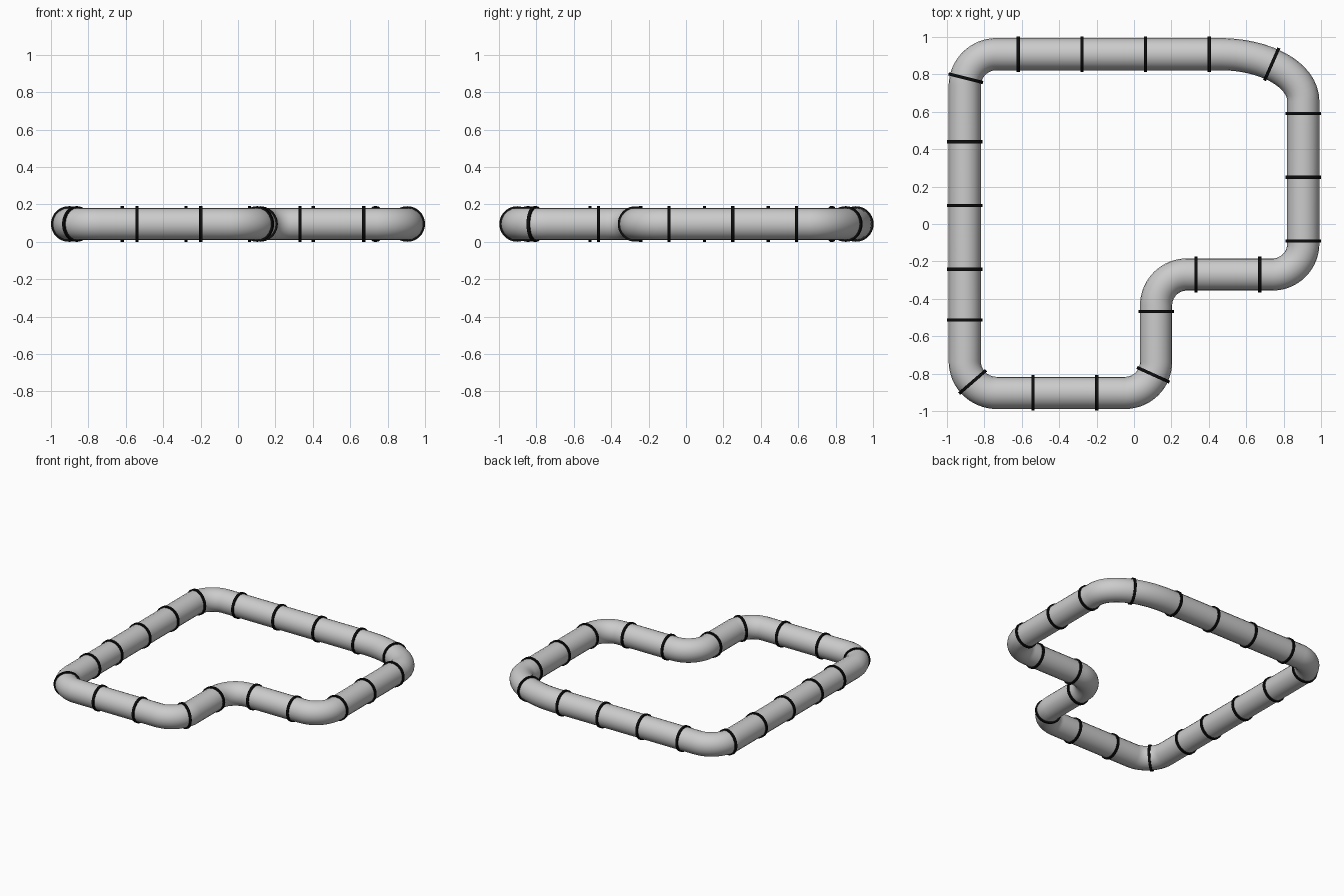
import bpy, bmesh, math
from mathutils import Vector, Matrix

if "Cube" in bpy.data.objects:
    bpy.data.objects.remove(bpy.data.objects["Cube"])

Z = 0.095
TUBE_R, BAND_R, BAND_W = 0.086, 0.095, 0.017

# Corners, clockwise from the left side: x, y, fillet along the way in, fillet along the way out
corners = [
    (-0.905, 0.908, 0.17, 0.17),
    (0.905, 0.908, 0.445, 0.25),
    (0.905, -0.270, 0.165, 0.165),
    (0.118, -0.270, 0.165, 0.165),
    (0.118, -0.903, 0.165, 0.165),
    (-0.905, -0.903, 0.17, 0.17),
]


def rounded_path(start):
    """Start point followed by an elliptical fillet at every corner."""
    pts = [Vector(start)]
    n = len(corners)
    for i, (x, y, a, b) in enumerate(corners):
        c = Vector((x, y, Z))
        prev, nxt = corners[i - 1], corners[(i + 1) % n]
        u = (Vector((prev[0], prev[1], Z)) - c).normalized() * a
        v = (Vector((nxt[0], nxt[1], Z)) - c).normalized() * b
        for k in range(17):
            t = k / 16 * math.pi / 2
            pts.append(c + u * (1 - math.sin(t)) + v * (1 - math.cos(t)))
    return pts


path = rounded_path((-0.905, -0.242, Z))

# Tube: round bevel swept along the closed path
curve = bpy.data.curves.new("frame_tube", 'CURVE')
curve.dimensions = '3D'
curve.twist_mode = 'Z_UP'
curve.bevel_depth = TUBE_R
curve.bevel_resolution = 8
spline = curve.splines.new('POLY')
spline.points.add(len(path) - 1)
for p, co in zip(spline.points, path):
    p.co = (*co, 1)
spline.use_cyclic_u = True
tube = bpy.data.objects.new("frame_tube", curve)
bpy.context.collection.objects.link(tube)
bpy.context.view_layer.objects.active = tube
tube.select_set(True)
bpy.ops.object.convert(target='MESH')
bpy.ops.object.shade_smooth()
tube.select_set(False)

# Bands: rings evenly spaced along the path, a shorter gap closing the loop
loop = path + [path[0]]
lengths = [(q - p).length for p, q in zip(loop, loop[1:])]
step = (sum(lengths) - 0.272) / 19


def sample(s):
    for p, q, d in zip(loop, loop[1:], lengths):
        if s <= d:
            return p.lerp(q, s / d)
        s -= d
    return loop[-1]


def add_ring(bm, matrix, segs=40):
    h = BAND_W / 2
    profile = [(TUBE_R - 0.004, -h), (BAND_R, -h), (BAND_R, h), (TUBE_R - 0.004, h)]
    rows = []
    for i in range(segs):
        a = 2 * math.pi * i / segs
        rows.append([bm.verts.new(matrix @ Vector((r * math.cos(a), r * math.sin(a), w)))
                     for r, w in profile])
    for i in range(segs):
        r0, r1 = rows[i], rows[(i + 1) % segs]
        for j in range(4):
            k = (j + 1) % 4
            bm.faces.new((r0[j], r1[j], r1[k], r0[k]))


bm = bmesh.new()
for i in range(20):
    s = i * step
    tangent = sample(s + 0.015) - (sample(s - 0.015) if i else path[0])
    rot = tangent.to_track_quat('Z', 'Y').to_matrix().to_4x4()
    add_ring(bm, Matrix.Translation(sample(s)) @ rot)
bmesh.ops.recalc_face_normals(bm, faces=bm.faces)
mesh = bpy.data.meshes.new("bands")
bm.to_mesh(mesh)
bm.free()
bands = bpy.data.objects.new("bands", mesh)
bpy.context.collection.objects.link(bands)
black = bpy.data.materials.new("black")
black.diffuse_color = (0.004, 0.004, 0.004, 1)
black.use_nodes = True
black.node_tree.nodes["Principled BSDF"].inputs["Base Color"].default_value = black.diffuse_color
mesh.materials.append(black)
bpy.context.view_layer.objects.active = bands
bands.select_set(True)
bpy.ops.object.shade_smooth_by_angle(angle=math.radians(40))
